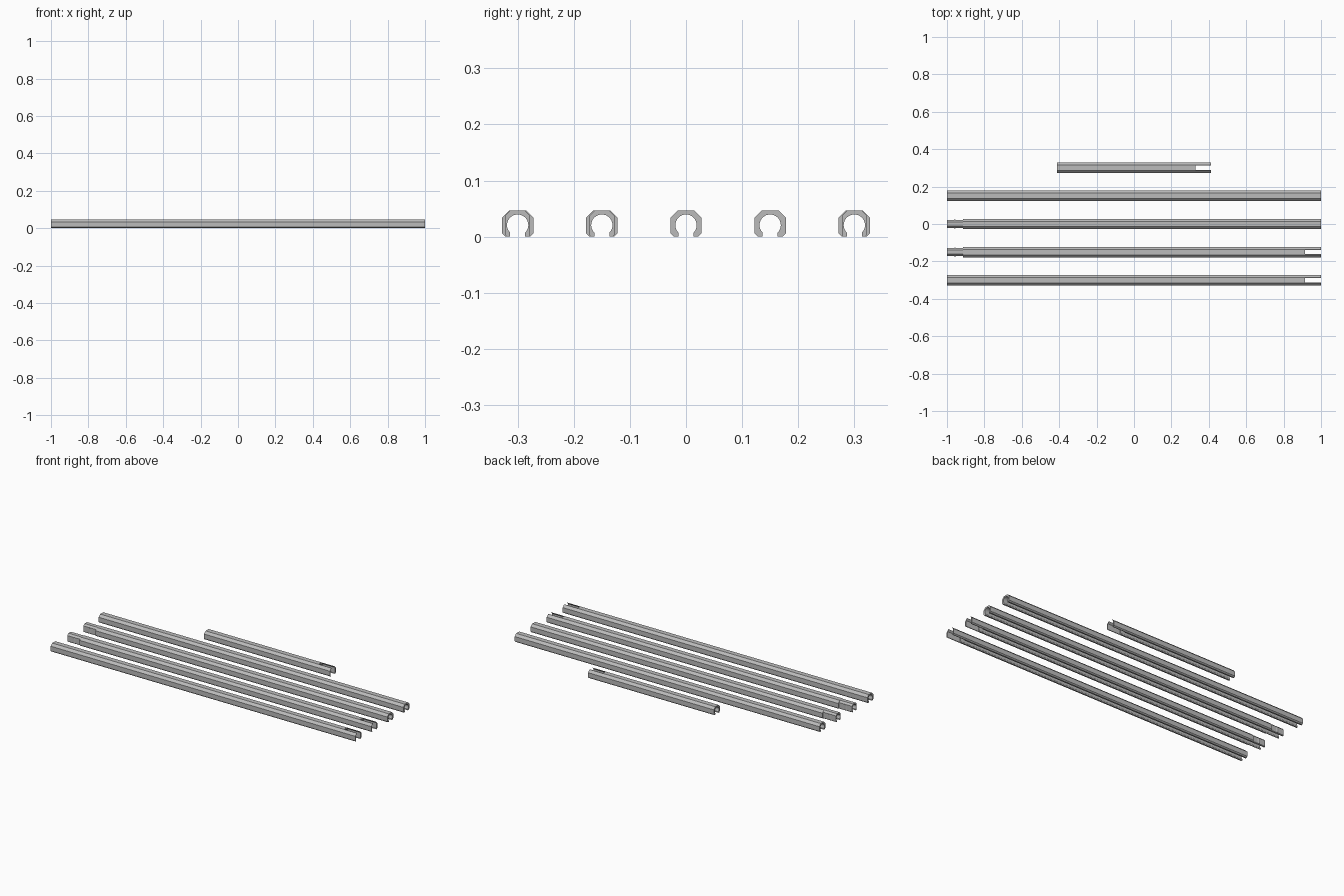
import bpy, bmesh, math

if "Cube" in bpy.data.objects:
    bpy.data.objects.remove(bpy.data.objects["Cube"])

grey = bpy.data.materials.new("light grey")
grey.diffuse_color = (0.5, 0.5, 0.5, 1)
grey.use_nodes = True
grey.node_tree.nodes["Principled BSDF"].inputs["Base Color"].default_value = grey.diffuse_color

JOINT = 0.085                      # length of tenons and sockets
BORE_R, BORE_Z, LIP = 0.019, 0.0205, 0.0135
# right half outlines, bottom to top: (y, z)
OUTER = [(0.022, 0), (0.028, 0.006), (0.028, 0.0335), (0.0145, 0.047)]
INNER = [(0.0185, 0), (0.0215, 0.003), (0.0215, 0.037), (0.0115, 0.047)]


def channel(half):
    """Closed C section: mirrored outline with a round bore open at the bottom."""
    pts = [(LIP, 0)] + half + [(-y, z) for y, z in reversed(half)] + [(-LIP, 0)]
    start = math.asin(LIP / BORE_R)          # angle from straight down
    n = 24
    for i in range(n + 1):
        a = start + (2 * math.pi - 2 * start) * i / n
        pts.append((-BORE_R * math.sin(a), BORE_Z - BORE_R * math.cos(a)))
    return pts


def extrude(bm, pts, x0, x1, cap0=True, cap1=True):
    a = [bm.verts.new((x0, y, z)) for y, z in pts]
    b = [bm.verts.new((x1, y, z)) for y, z in pts]
    n = len(pts)
    for i in range(n):
        j = (i + 1) % n
        bm.faces.new((a[i], a[j], b[j], b[i]))
    if cap0:
        bm.faces.new(a[::-1])
    if cap1:
        bm.faces.new(b)


def bar(name, y, x0, x1, tenon=False, socket=False):
    bm = bmesh.new()
    left = x0 + JOINT if tenon else x0
    right = x1 - JOINT if socket else x1
    extrude(bm, channel(OUTER), left, right)
    if tenon:
        extrude(bm, channel(INNER), x0, left, cap1=False)
        # snap ridges on both sides of the tenon
        xm = x0 + JOINT / 2
        for s in (-1, 1):
            lo, hi = [], []
            for dx, dy in ((-0.010, 0), (0, 0.0025), (0.010, 0)):
                lo.append(bm.verts.new((xm + dx, s * (0.0213 + dy), 0.006)))
                hi.append(bm.verts.new((xm + dx, s * (0.0213 + dy), 0.035)))
            bm.faces.new(lo)
            bm.faces.new(hi)
            for i in range(3):
                j = (i + 1) % 3
                bm.faces.new((lo[i], lo[j], hi[j], hi[i]))
    if socket:
        # two thin cheeks, open at top and bottom
        for s in (-1, 1):
            cheek = [(s * py, pz) for py, pz in OUTER + INNER[::-1]]
            extrude(bm, cheek, right, x1, cap0=False)
    bmesh.ops.recalc_face_normals(bm, faces=bm.faces)
    me = bpy.data.meshes.new(name)
    bm.to_mesh(me)
    bm.free()
    me.materials.append(grey)
    ob = bpy.data.objects.new(name, me)
    ob.location.y = y
    bpy.context.collection.objects.link(ob)
    bpy.context.view_layer.objects.active = ob
    ob.select_set(True)
    bpy.ops.object.shade_smooth_by_angle(angle=math.radians(25))
    ob.select_set(False)


bar("socket_rail", -0.3, -1, 1, socket=True)
bar("middle_rail", -0.15, -1, 1, tenon=True, socket=True)
bar("tenon_rail", 0, -1, 1, tenon=True)
bar("plain_rail", 0.15, -1, 1)
bar("short_socket_rail", 0.3, -0.413, 0.413, socket=True)
